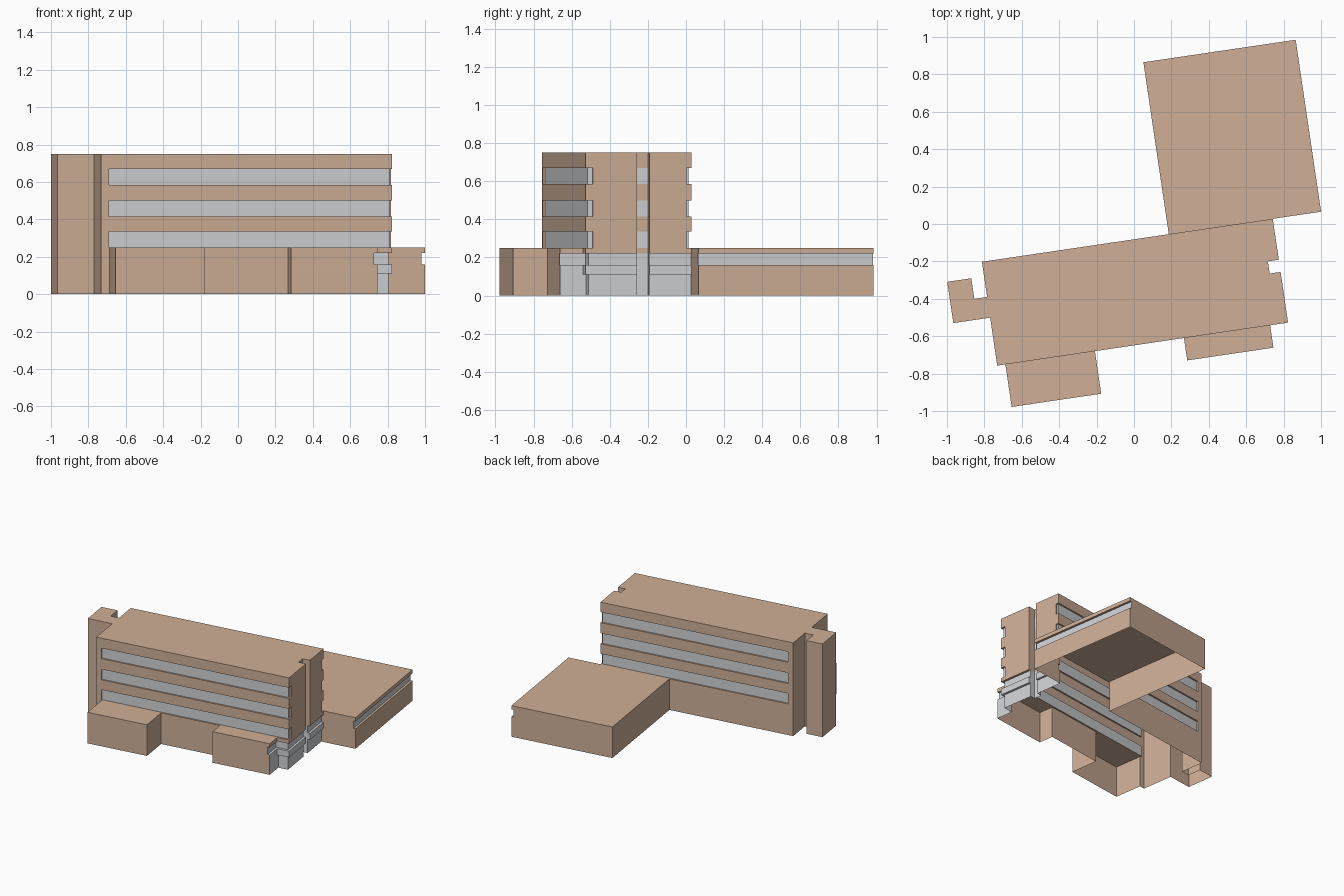
import bpy, bmesh, math
from mathutils import Matrix

if "Cube" in bpy.data.objects:
    bpy.data.objects.remove(bpy.data.objects["Cube"])

ROT = Matrix.Rotation(math.radians(8.4), 4, 'Z')   # the whole plan is turned on site


def material(name, color):
    m = bpy.data.materials.new(name)
    m.diffuse_color = color
    m.use_nodes = True
    m.node_tree.nodes["Principled BSDF"].inputs["Base Color"].default_value = m.diffuse_color
    return m


MATS = [material("tan_wall", (0.62, 0.43, 0.31, 1)), material("grey_glass", (0.62, 0.64, 0.66, 1))]


def finish(bm, name):
    bmesh.ops.remove_doubles(bm, verts=bm.verts, dist=1e-5)
    bmesh.ops.dissolve_degenerate(bm, dist=1e-5, edges=bm.edges)
    me = bpy.data.meshes.new(name)
    bm.to_mesh(me)
    bm.free()
    for m in MATS:
        me.materials.append(m)
    me.transform(ROT)
    ob = bpy.data.objects.new(name, me)
    bpy.context.collection.objects.link(ob)


def roof(name, pts, z):
    bm = bmesh.new()
    bm.faces.new([bm.verts.new((x, y, z)) for x, y in pts])
    finish(bm, name)


def loft(name, rings):
    """Walls through stacked rings; each entry is (points, z, glazed edges above it)."""
    bm = bmesh.new()
    n = len(rings[0][0])
    vs = [[bm.verts.new((x, y, z)) for x, y in pts] for pts, z, _ in rings]
    for k in range(len(rings) - 1):
        for i in range(n):
            j = (i + 1) % n
            f = bm.faces.new((vs[k][i], vs[k][j], vs[k + 1][j], vs[k + 1][i]))
            f.material_index = 1 if i in rings[k][2] else 0
    finish(bm, name)


def shifted(pts, shifts):
    return [(x + shifts.get(i, (0, 0))[0], y + shifts.get(i, (0, 0))[1])
            for i, (x, y) in enumerate(pts)]


def rect(x0, x1, y0, y1):
    return [(x0, y0), (x1, y0), (x1, y1), (x0, y1)]


L, R, F, B = -0.834, 0.738, -0.642, -0.081         # main block sides
JAMB = -0.793
NOTCH = [(R, -0.368), (0.679, -0.368), (0.679, -0.302), (R, -0.302)]
TOWER = [(L, B), (L, -0.271), (-0.903, -0.271), (-0.903, -0.16),
         (-1.033, -0.16), (-1.033, -0.383), (L, -0.383)]

# ground floor: one outline round main block, annexes, wing and stair tower
base = [(L, F), (-0.79, F), (-0.79, -0.872), (-0.306, -0.872), (-0.306, F),
        (0.175, F), (0.175, -0.763), (0.641, -0.763), (0.641, F), (R, F),
        *NOTCH, (R, B), (0.999, B), (0.999, 0.848), (0.176, 0.848), (0.176, B), *TOWER]
d = 0.018
end = {9: (-d, d), 10: (-d, 0), 13: (-d, 0), 14: (-d, 0)}
low = shifted(base, {**end, 8: (0, d)})
strip = shifted(base, {**end, 7: (-d, 0), 8: (-d, d), 15: (-d, 0), 16: (-d, 0)})
grey = set(range(7, 14))
loft("ground_floor_walls", [
    (low, 0, grey), (low, 0.11, grey), (base, 0.11, grey), (base, 0.16, grey),
    (strip, 0.16, grey | {15}), (strip, 0.22, set()), (base, 0.22, set()), (base, 0.25, set())])

# upper floors with recessed window bands front and back
upper = [(L, F), (JAMB, F), (JAMB, F), (R, F), (R, -0.603), (R, -0.603), *NOTCH,
         (R, -0.105), (R, -0.105), (R, B), (JAMB, B), (JAMB, B), *TOWER]
d = 0.012
band = shifted(upper, {2: (0, d), 3: (-d, d), 4: (-d, 0), 11: (-d, 0), 12: (-d, -d), 13: (0, -d)})
glass = {2, 3, 7, 11, 12}
rings = []
for z0, z1 in ((0.25, 0.335), (0.415, 0.50), (0.585, 0.67)):
    rings += [(upper, z0, set()), (band, z0, glass), (band, z1, set()), (upper, z1, set())]
loft("upper_floor_walls", rings + [(upper, 0.75, set())])

# flat roofs
roof("main_roof", [(L, F), (R, F), *NOTCH, (R, B), *TOWER], 0.75)
roof("left_annex_roof", rect(-0.79, -0.306, -0.872, F), 0.25)
roof("right_annex_roof", rect(0.175, 0.641, -0.763, F), 0.25)
roof("rear_wing_roof", rect(0.176, 0.999, B, 0.848), 0.25)
